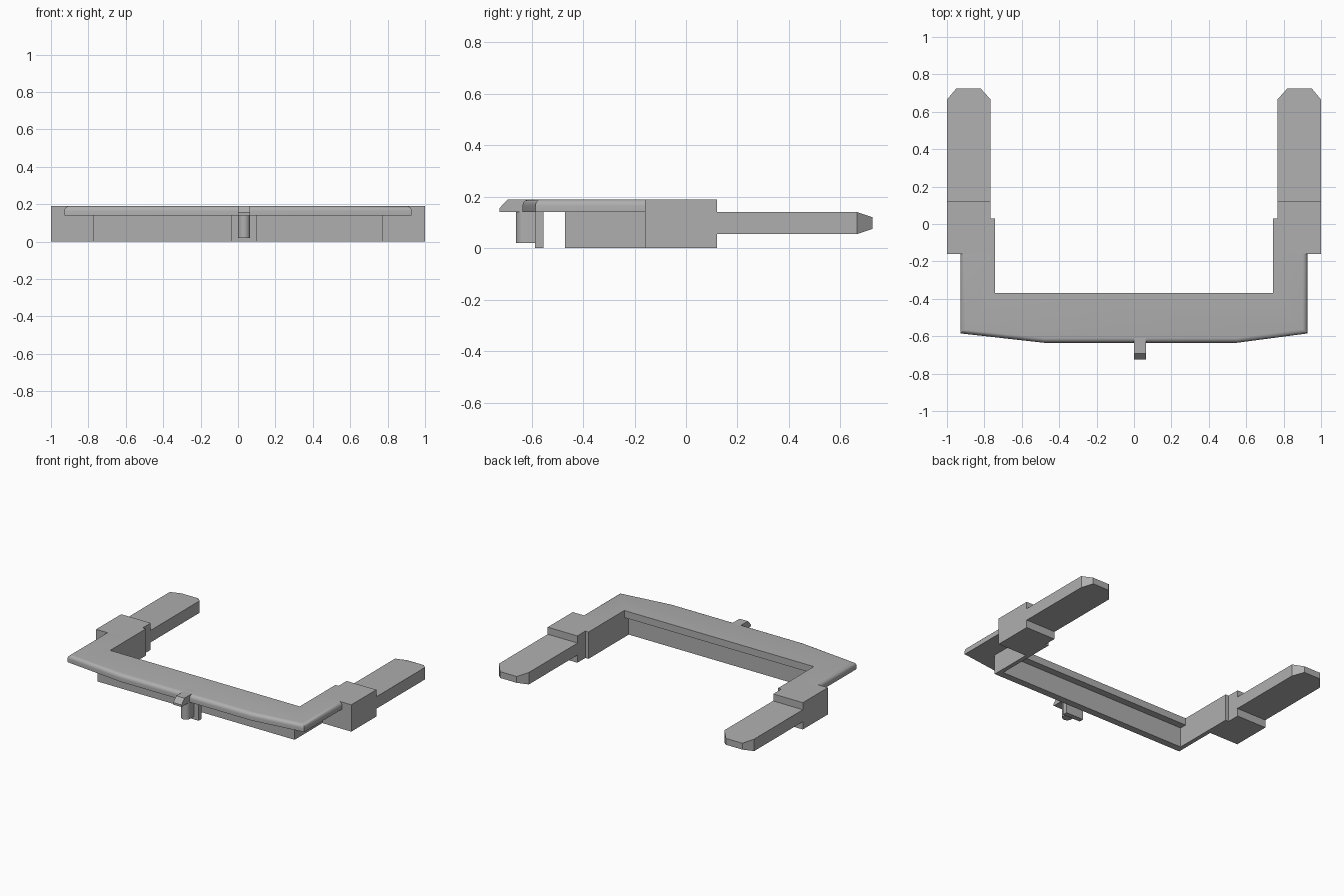
import bpy, bmesh, math

cube = bpy.data.objects.get("Cube")
if cube:
    bpy.data.objects.remove(cube, do_unlink=True)

grey = bpy.data.materials.new("plain_grey")
grey.use_nodes = True
GREY = (0.43, 0.43, 0.43, 1)
grey.diffuse_color = GREY
grey.node_tree.nodes["Principled BSDF"].inputs["Base Color"].default_value = GREY


def finish(name, bm, smooth=False):
    bmesh.ops.recalc_face_normals(bm, faces=bm.faces)
    mesh = bpy.data.meshes.new(name)
    bm.to_mesh(mesh)
    bm.free()
    mesh.materials.append(grey)
    obj = bpy.data.objects.new(name, mesh)
    bpy.context.collection.objects.link(obj)
    if smooth:
        bpy.ops.object.select_all(action="DESELECT")
        obj.select_set(True)
        bpy.context.view_layer.objects.active = obj
        bpy.ops.object.shade_smooth_by_angle(angle=math.radians(35))
    return obj


def prism(points, low, high, axis="z"):
    """Extrude an xy outline along z, or a yz outline along x."""
    bm = bmesh.new()
    place = (lambda a, b: (a, b, low)) if axis == "z" else (lambda a, b: (low, a, b))
    face = bm.faces.new([bm.verts.new(place(a, b)) for a, b in points])
    out = bmesh.ops.extrude_face_region(bm, geom=[face])
    step = high - low
    move = (0, 0, step) if axis == "z" else (step, 0, 0)
    new = [v for v in out["geom"] if isinstance(v, bmesh.types.BMVert)]
    bmesh.ops.translate(bm, verts=new, vec=move)
    return bm


def box(name, x, y, z):
    pts = [(x[0], y[0]), (x[1], y[0]), (x[1], y[1]), (x[0], y[1])]
    return finish(name, prism(pts, *z))


TOP, SHELF = 0.19, 0.14
OUT, IN = 0.928, 0.743

# U-shaped top plate with rounded outer and inner front edges
outline = [(-OUT, -0.16), (-OUT, -0.585), (-0.48, -0.635), (0.55, -0.635),
           (OUT, -0.585), (OUT, -0.16), (IN, -0.16), (IN, -0.37),
           (-IN, -0.37), (-IN, -0.16)]
bm = prism(outline, SHELF, TOP)
rounded = []
for e in bm.edges:
    a, b = (v.co for v in e.verts)
    on_top = min(a.z, b.z) > TOP - 0.001
    end = min(a.y, b.y) > -0.2
    arm_inside = max(abs(a.x), abs(b.x)) < 0.8 and abs(a.y - b.y) > 0.1
    if on_top and not end and not arm_inside:
        rounded.append(e)
bmesh.ops.bevel(bm, geom=rounded, offset=0.026, segments=5, profile=0.5,
                affect="EDGES", clamp_overlap=True)
finish("top_plate", bm, smooth=True)

# Thin front wall under the plate
box("front_wall", (-0.773, 0.773), (-0.47, -0.42), (0, SHELF))

for side, label in ((1, "left"), (-1, "right")):
    def span(a, b):
        return tuple(sorted((side * a, side * b)))

    # Inner arm wall and shoulder block
    box(label + "_arm_wall", span(IN, 0.773), (-0.47, -0.16), (0, SHELF))
    box(label + "_inner_strip", span(IN, 0.773), (-0.16, 0.03), (0, TOP))
    box(label + "_shoulder", span(0.768, 1), (-0.16, 0.12), (0, TOP))

    # Peg with clipped corners and a tapered tip
    peg = prism([(side * 0.766, 0.11), (side, 0.11), (side, 0.665),
                 (side * 0.95, 0.725), (side * 0.82, 0.725),
                 (side * 0.766, 0.665)], 0.055, SHELF)
    for v in peg.verts:
        if v.co.y > 0.7:
            v.co.z = 0.075 if v.co.z < 0.1 else 0.12
    finish(label + "_peg", peg)

# Front latch: sloped tab, rounded rib and cross plate
tab = [(-0.725, SHELF), (-0.725, 0.155), (-0.692, TOP), (-0.56, TOP), (-0.56, SHELF)]
finish("latch_tab", prism(tab, 0, 0.065, axis="x"))
mid, rad = 0.0325, 0.0325
nose = [(mid + rad * math.cos(math.pi * (1 + i / 10)),
         -0.628 + rad * math.sin(math.pi * (1 + i / 10))) for i in range(11)]
rib = [(mid - rad, -0.58)] + nose + [(mid + rad, -0.58)]
finish("latch_rib", prism(rib, 0.02, SHELF), smooth=True)
box("latch_cross_plate", (-0.037, 0.102), (-0.587, -0.553), (0, SHELF))
